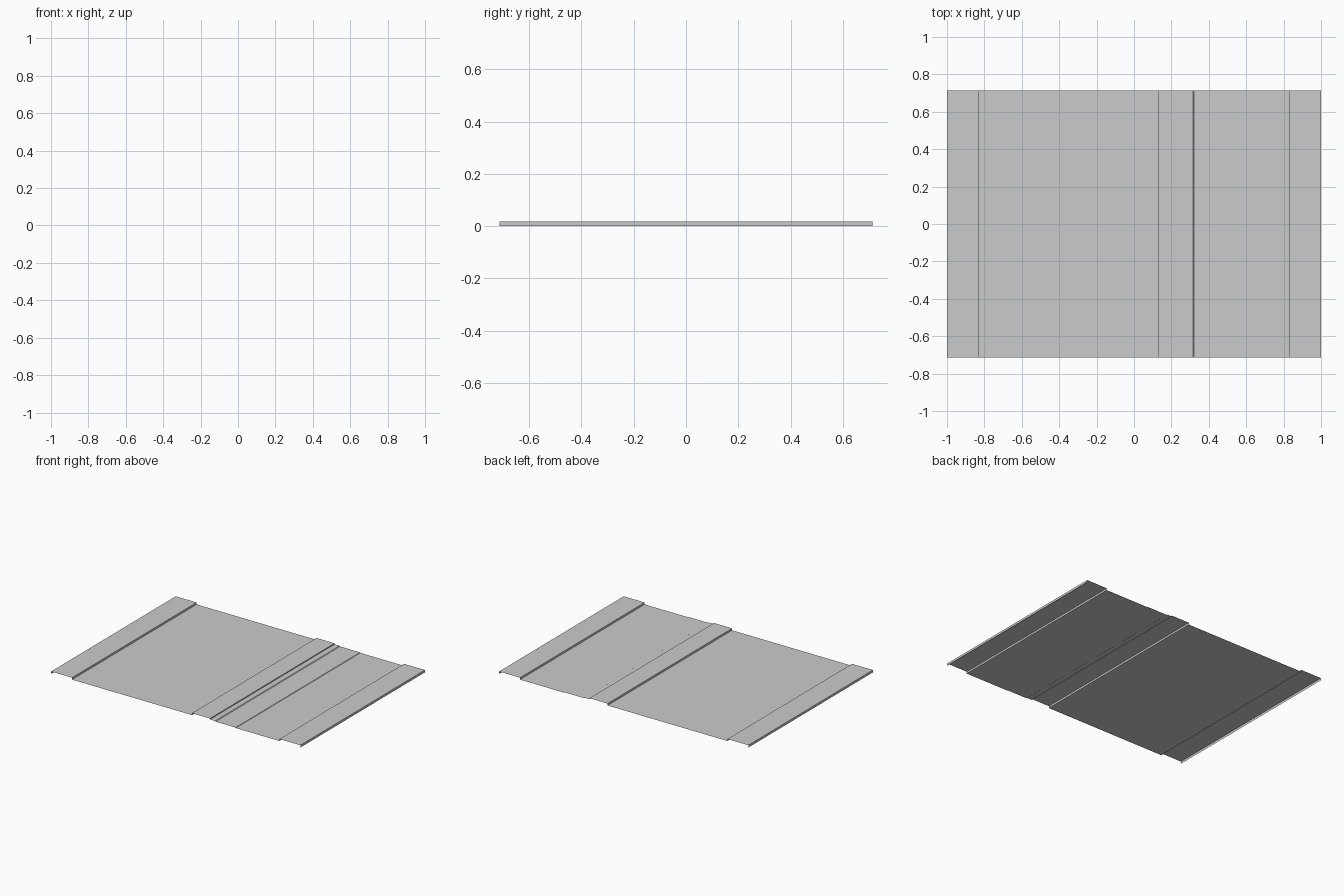
import bpy

if "Cube" in bpy.data.objects:
    bpy.data.objects.remove(bpy.data.objects["Cube"])

HALF_DEPTH = 0.714


def sheet(name, profile):
    """Sweep an open x/z profile along y into a single-skin sheet."""
    verts = [(x, y, z) for x, z in profile for y in (-HALF_DEPTH, HALF_DEPTH)]
    faces = [(2 * i, 2 * i + 2, 2 * i + 3, 2 * i + 1)
             for i in range(len(profile) - 1)]
    mesh = bpy.data.meshes.new(name)
    mesh.from_pydata(verts, [], faces)
    obj = bpy.data.objects.new(name, mesh)
    bpy.context.collection.objects.link(obj)
    return obj


TOP, LOW = 0.017, 0.003

# Raised outer borders with their kerb faces
sheet("left_border", [(-1, 0), (-1, TOP), (-0.832, TOP), (-0.832, LOW)])
sheet("right_border", [(0.832, LOW), (0.832, TOP), (1, TOP), (1, 0)])

# Wide sunken panel
sheet("wide_panel", [(-0.832, LOW), (0.13, LOW)])

# Raised middle strip stepping down to the right
sheet("middle_strip", [(0.13, LOW), (0.13, TOP), (0.275, TOP), (0.275, 0.010)])
sheet("gutter", [(0.275, 0.010), (0.315, 0.010), (0.32, 0.006)])

# Narrow panels on the right
sheet("inner_panel", [(0.32, 0.006), (0.48, 0.006), (0.482, LOW)])
sheet("outer_panel", [(0.482, LOW), (0.832, LOW)])
